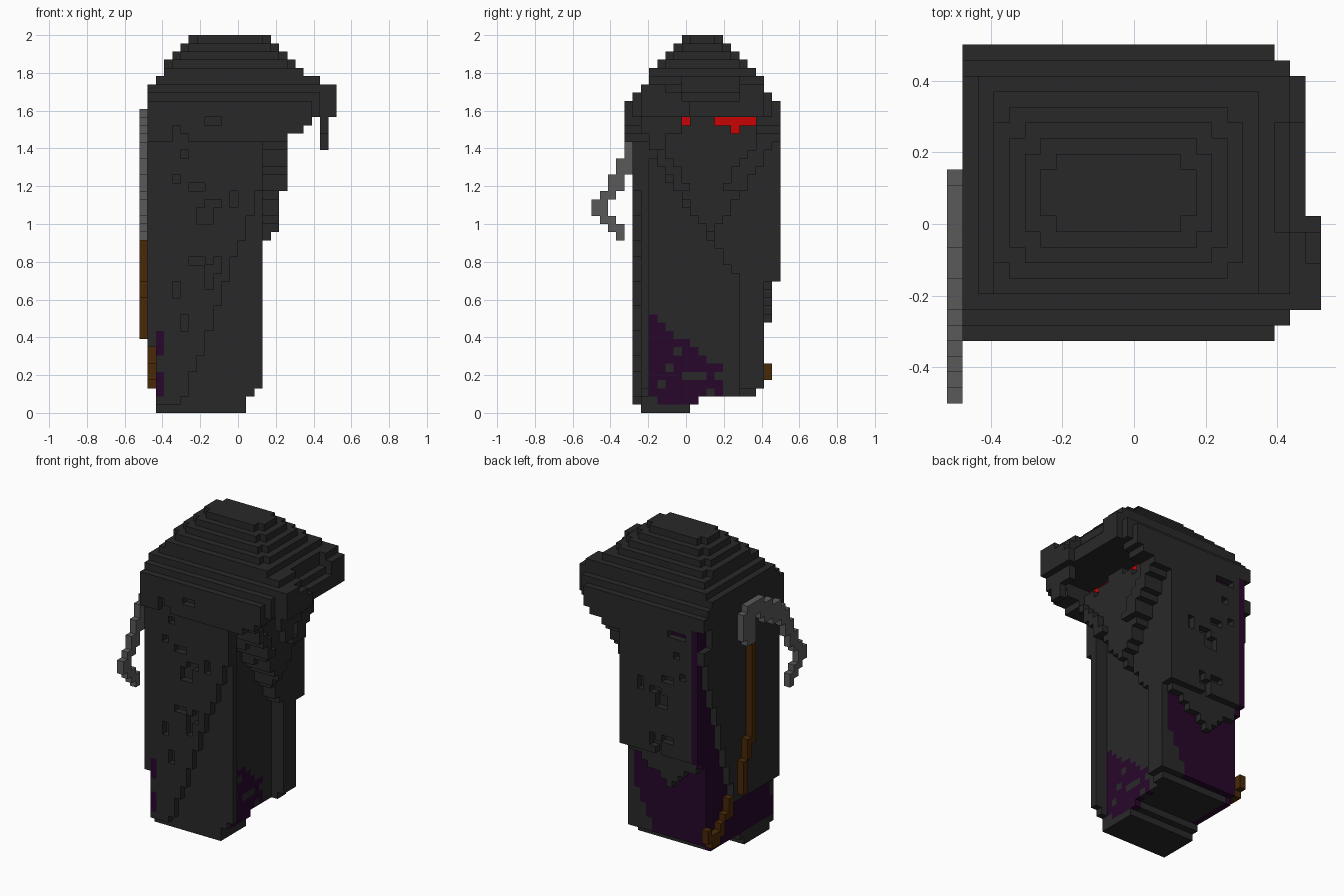
import bpy
import bmesh
from mathutils import Vector

old = bpy.data.objects.get("Cube")
if old:
    bpy.data.objects.remove(old, do_unlink=True)

UNIT = 2 / 46  # edge of one block
COLOURS = {
    "charcoal cloth": (0.022, 0.022, 0.022),
    "dark purple lining": (0.021, 0.0022, 0.024),
    "steel grey": (0.102, 0.102, 0.102),
    "brown wood": (0.066, 0.022, 0.002),
    "glowing red": (0.58, 0.001, 0.001),
}
DARK, PURPLE, GREY, BROWN, RED = range(5)
materials = []
for label, rgb in COLOURS.items():
    mat = bpy.data.materials.new(label)
    mat.use_nodes = True
    mat.diffuse_color = (*rgb, 1)
    mat.node_tree.nodes["Principled BSDF"].inputs["Base Color"].default_value = (*rgb, 1)
    materials.append(mat)

parts = {}  # part name -> {block: material index}


def fill(part, xs, ys, zs, rule=None, mat=DARK):
    """Add a box of blocks to a part, kept only where the rule holds."""
    cells = parts.setdefault(part, {})
    for x in range(*xs):
        for y in range(*ys):
            for z in range(*zs):
                if rule is None or rule(x, y, z):
                    cells[x, y, z] = mat


def carve(part, xs, ys, zs, rule=None):
    """Remove a box of blocks from a part."""
    for c in list(parts[part]):
        inside = all(r[0] <= v < r[1] for v, r in zip(c, (xs, ys, zs)))
        if inside and (rule is None or rule(*c)):
            del parts[part][c]


def paint(part, mat, rule):
    for c in parts[part]:
        if rule(*c):
            parts[part][c] = mat


def stroke(part, x, points, mat, size=1):
    """Chain of blocks in the YZ plane through the given points."""
    for (y0, z0), (y1, z1) in zip(points, points[1:]):
        steps = int(max(abs(y1 - y0), abs(z1 - z0)) * 2) or 1
        for i in range(steps + 1):
            y = round(y0 + (y1 - y0) * i / steps)
            z = round(z0 + (z1 - z0) * i / steps)
            fill(part, (x, x + 1), (y, y + size), (z, z + size), mat=mat)


# Robe: stepped foot and upright body with an open front
fill("robe", (2, 13), (6, 12), (0, 1))
fill("robe", (2, 13), (6, 13), (1, 2))
fill("robe", (2, 14), (6, 20), (2, 3))
fill("robe", (2, 15), (6, 21), (3, 33))
carve("robe", (13, 15), (7, 18), (2, 33),
      lambda x, y, z: y < 18 - max(0, z - 15) * 0.7)


# Purple lining on the lower robe
def lining(x, y, z):
    front = x == 12 and 7 <= y < 16 and 1 <= z <= 11 - (y - 7) * 0.75
    patch = (y * 3 + z * 5) % 13 == 0 or (z == 4 and 10 < y < 14)
    side = y == 20 and 2 <= x <= 13 and 3 <= z and x < 9 + z * 0.45
    back = x == 2 and y > 5 and z > 1
    return (front and not patch) or side or back


paint("robe", PURPLE, lining)


# Cloak: side sheets with slanting hems, and a back sheet
def far_hem(x):
    return 11 + (x - 7) * 0.65 if x > 7 else 11 + (7 - x) * 0.75


fill("cloak", (2, 15), (5, 6), (1, 33), lambda x, y, z: x < 4.5 + z * 0.36)
fill("cloak", (2, 15), (21, 22), (11, 33), lambda x, y, z: z >= far_hem(x))
fill("cloak", (2, 15), (22, 23), (16, 33))
fill("cloak", (1, 2), (5, 23), (8, 33), lambda x, y, z: y < 13 + z * 0.3)
paint("cloak", PURPLE, lambda x, y, z: x == 2 and y > 20)
paint("cloak", PURPLE, lambda x, y, z: x == 2 and y == 5 and z in (2, 3, 4, 7, 8, 9))

# Pointed bib under the face, raised along its edge
fill("bib", (13, 18), (5, 23), (21, 33),
     lambda x, y, z: z >= 21 + abs(y - 14) * 1.45
     and x < (16 if z < 22 else 17 if z < 27 else 18))
carve("bib", (17, 18), (7, 20), (24, 33),
      lambda x, y, z: z >= 24 + abs(y - 13.5) * 1.45)

# Hood: overhanging rim, then a stepped roof
for z in range(33, 40):
    near = {38: 5, 39: 6}.get(z, 4)
    reach = {33: 18, 34: 20, 35: 21}.get(z, 23)
    fill("hood", (1, reach), (near, 27 - near), (z, z + 1),
         lambda x, y, z: x < 21 + min(y - 4, 22 - y, 2))
carve("hood", (17, 23), (7, 20), (33, 36))
carve("hood", (1, 2), (21, 23), (33, 36))
carve("hood", (21, 23), (11, 18), (38, 40), lambda x, y, z: x + z > 59)
fill("hood", (2, 22), (7, 21), (40, 41), lambda x, y, z: x < 21 or not 10 < y < 18)
fill("hood", (3, 20), (7, 20), (41, 42))
for i in range(4):
    x0, x1, y0, y1, z = 3 + i, 19 - i, 8 + i, 19 - i, 42 + i
    fill("hood", (x0, x1), (y0 + 1, y1 - 1), (z, z + 1))
    fill("hood", (x0 + 1, x1 - 1), (y0, y1), (z, z + 1))

# Purple lining showing at the back corner and through a tear
paint("hood", PURPLE, lambda x, y, z: x == 2 and y > 20 and z < 36)
paint("hood", PURPLE, lambda x, y, z: x in (4, 5, 6) and y == 21 and z == 34)

# Ragged hanging corner of the hood
fill("hood_tatter", (23, 24), (6, 12), (36, 40), lambda x, y, z: z < 40 - (y - 6) * 0.4)
fill("hood_tatter", (22, 23), (6, 11), (34, 36))
fill("hood_tatter", (22, 23), (7, 9), (32, 34))

# Eyes sunk into the face
for start in (7, 15):
    tooth = (start + 2, start + 3)
    carve("hood", (15, 17), (start, start + 5), (35, 36))
    carve("hood", (15, 17), tooth, (34, 35))
    fill("eyes", (15, 16), (start, start + 5), (35, 36), mat=RED)
    fill("eyes", (15, 16), tooth, (34, 35), mat=RED)

# Worn holes in both side sheets: x, z, width, height
HOLES = [(5, 31, 1, 1), (4, 28, 1, 1), (7, 23, 2, 2), (8, 25, 2, 1), (6, 27, 2, 1),
         (11, 25, 1, 2), (4, 14, 1, 2), (8, 15, 1, 3), (6, 18, 2, 1), (9, 17, 1, 2),
         (5, 10, 1, 2)]
for x, z, w, h in HOLES:
    for y in (5, 22):
        carve("cloak", (x, x + w), (y, y + 1), (z, z + h))
for x, y, z, w in [(4, 4, 33, 2), (4, 4, 34, 1), (8, 4, 35, 2), (4, 22, 34, 3)]:
    carve("hood", (x, x + w), (y, y + 1), (z, z + 1))

# Scythe carried on the back: bent handle, arched blade and hooked tip
stroke("scythe_handle", 0, [(14, 9), (14, 12), (12, 17), (12, 30)], BROWN)
stroke("scythe_handle", 1, [(14, 9), (16, 7), (19, 3), (20, 3), (21, 5)], BROWN)
stroke("scythe_blade", 0, [(12, 31), (13, 33), (12, 35), (10, 35), (7, 33), (4, 31)],
       GREY, 2)
for z, y in enumerate([2, 1, 0, 0, 1, 2, 2, 3, 3], 22):
    fill("scythe_blade", (0, 1), (y, y + 2), (z, z + 1), mat=GREY)
fill("scythe_blade", (0, 1), (3, 4), (21, 22), mat=GREY)

# Turn each part's blocks into a mesh of its exposed faces
solid = set().union(*parts.values())
AXES = [Vector(a) for a in ((1, 0, 0), (0, 1, 0), (0, 0, 1))]
for name, cells in parts.items():
    bm = bmesh.new()
    corners = {}

    def corner(p):
        key = tuple(round(c * 2) for c in p)
        if key not in corners:
            corners[key] = bm.verts.new((p - Vector((12, 11.5, 0))) * UNIT)
        return corners[key]

    for cell, mat in cells.items():
        mid = Vector(cell) + Vector((0.5, 0.5, 0.5))
        for a in range(3):
            for s in (-1, 1):
                n = AXES[a] * s
                if tuple(int(c) for c in Vector(cell) + n) in solid:
                    continue
                u, w = AXES[(a + 1) % 3] * s, AXES[(a + 2) % 3]
                quad = [mid + (n + u * i + w * j) / 2
                        for i, j in ((-1, -1), (1, -1), (1, 1), (-1, 1))]
                bm.faces.new([corner(p) for p in quad]).material_index = mat
    # Merge flat neighbours of one colour
    bmesh.ops.dissolve_limit(bm, angle_limit=0.01, verts=bm.verts, edges=bm.edges,
                             delimit={'MATERIAL'})
    mesh = bpy.data.meshes.new(name)
    bm.to_mesh(mesh)
    bm.free()
    for m in materials:
        mesh.materials.append(m)
    bpy.context.collection.objects.link(bpy.data.objects.new(name, mesh))
